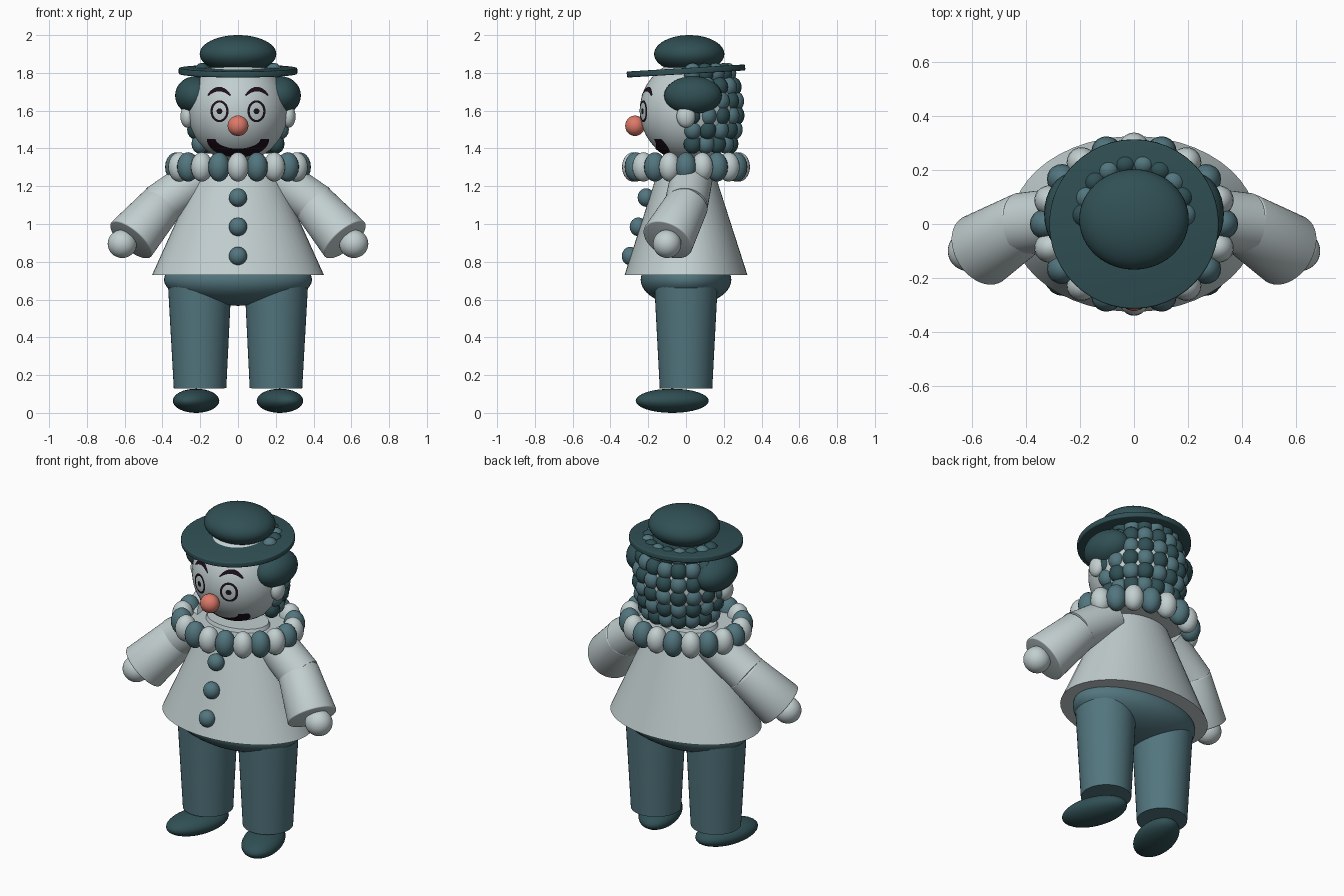
import bpy, bmesh, math
from mathutils import Vector, Matrix

cube = bpy.data.objects.get("Cube")
if cube:
    bpy.data.objects.remove(cube, do_unlink=True)


def material(name, rgb):
    m = bpy.data.materials.new(name)
    m.use_nodes = True
    m.diffuse_color = (*rgb, 1)
    bsdf = m.node_tree.nodes["Principled BSDF"]
    bsdf.inputs["Base Color"].default_value = (*rgb, 1)
    bsdf.inputs["Roughness"].default_value = 0.7
    return m


PALE = material("pale grey", (0.54, 0.62, 0.63))
TEAL = material("mid teal", (0.085, 0.18, 0.21))
DARK = material("dark teal", (0.03, 0.08, 0.09))
CORAL = material("coral", (0.72, 0.19, 0.14))
INK = material("dark plum", (0.012, 0.005, 0.011))


def finish(name, bm, mat):
    mesh = bpy.data.meshes.new(name)
    bm.to_mesh(mesh)
    bm.free()
    mesh.materials.append(mat)
    ob = bpy.data.objects.new(name, mesh)
    bpy.context.collection.objects.link(ob)
    bpy.ops.object.select_all(action="DESELECT")
    bpy.context.view_layer.objects.active = ob
    ob.select_set(True)
    bpy.ops.object.shade_smooth_by_angle(angle=math.radians(40))
    return ob


def ball(name, pos, radii, mat, turn=0, seg=32):
    bm = bmesh.new()
    m = (Matrix.Translation(pos) @ Matrix.Rotation(turn, 4, "Z")
         @ Matrix.Diagonal((*radii, 1)))
    bmesh.ops.create_uvsphere(bm, u_segments=seg, v_segments=seg // 2, radius=1, matrix=m)
    return finish(name, bm, mat)


def cone(name, start, end, r1, r2, mat, squash=1, bevel=0):
    """Tapered cylinder from start to end, optionally flattened in y."""
    start, end = Vector(start), Vector(end)
    axis = end - start
    bm = bmesh.new()
    m = (Matrix.Translation((start + end) / 2) @ Matrix.Diagonal((1, squash, 1, 1))
         @ axis.to_track_quat("Z", "Y").to_matrix().to_4x4())
    bmesh.ops.create_cone(bm, cap_ends=True, segments=48, radius1=r1, radius2=r2,
                          depth=axis.length, matrix=m)
    if bevel:
        rims = [e for e in bm.edges if any(len(f.verts) > 4 for f in e.link_faces)]
        bmesh.ops.bevel(bm, geom=rims, offset=bevel, segments=3, profile=0.5, affect="EDGES")
    return finish(name, bm, mat)


# Head
HEAD = Vector((0, 0.02, 1.6))
HEAD_R = Vector((0.265, 0.265, 0.27))
ball("head", HEAD, HEAD_R, PALE, seg=48)
ball("nose", (0, -0.27, 1.52), (0.055, 0.052, 0.054), CORAL)


def on_face(x, z):
    k = 1 - (x / HEAD_R.x) ** 2 - ((z - HEAD.z) / HEAD_R.z) ** 2
    return (x, HEAD.y - HEAD_R.y * math.sqrt(max(k, 0)) - 0.005, z)


def face_paint(name, path, half_width, steps=32, across=4):
    """Painted ribbon following path(t) -> (x, z) over the head surface."""
    bm = bmesh.new()
    rows = []
    for i in range(steps + 1):
        t = i / steps
        p = Vector(path(t))
        d = Vector(path(t + 0.001)) - Vector(path(t - 0.001))
        n = Vector((-d.y, d.x)).normalized()
        row = []
        for j in range(across + 1):
            q = p + n * half_width(t) * (2 * j / across - 1)
            row.append(bm.verts.new(on_face(q.x, q.y)))
        rows.append(row)
    for a, b in zip(rows, rows[1:]):
        for j in range(across):
            bm.faces.new((a[j], b[j], b[j + 1], a[j + 1]))
    bmesh.ops.remove_doubles(bm, verts=bm.verts, dist=0.0002)
    bmesh.ops.recalc_face_normals(bm, faces=bm.faces)
    if sum(f.normal.y for f in bm.faces) > 0:
        bmesh.ops.reverse_faces(bm, faces=bm.faces)
    return finish(name, bm, INK)


def ring(cx, cz, rx, rz):
    return lambda t: (cx + rx * math.cos(math.tau * t), cz + rz * math.sin(math.tau * t))


def arch(cx, cz, half, rise):
    return lambda t: (cx + half * (2 * t - 1), cz + rise * (1 - (2 * t - 1) ** 2))


def smile(t):
    a = math.pi * t
    return (-0.142 * math.cos(a), 1.45 - 0.074 * math.sin(a))


face_paint("mouth", smile, lambda t: 0.023)

# Parts that come in pairs
for side, s in (("left", 1), ("right", -1)):
    face_paint(f"{side}_eye_outline", ring(s * 0.098, 1.597, 0.042, 0.052), lambda t: 0.006)
    face_paint(f"{side}_pupil", ring(s * 0.098, 1.597, 0.008, 0.008), lambda t: 0.0075)
    face_paint(f"{side}_brow", arch(s * 0.1, 1.68, 0.06, 0.034),
               lambda t: 0.004 + 0.008 * math.sin(math.pi * t))
    ball(f"{side}_ear", (s * 0.268, 0, 1.57), (0.037, 0.05, 0.06), PALE)
    ball(f"{side}_hair_puff", (s * 0.225, 0.037, 1.68), (0.108, 0.153, 0.102), DARK)

    # Sleeves bend forward at the elbow
    elbow = (s * 0.42, 0.0, 1.095)
    cone(f"{side}_upper_sleeve", (s * 0.2, 0.03, 1.25), elbow, 0.112, 0.115, PALE)
    cone(f"{side}_cuff", (s * 0.395, 0.01, 1.115), (s * 0.568, -0.098, 0.915),
         0.114, 0.14, PALE, bevel=0.008)
    ball(f"{side}_hand", (s * 0.613, -0.1, 0.895), (0.077, 0.075, 0.075), PALE)

    cone(f"{side}_leg", (s * 0.201, 0, 0.13), (s * 0.203, 0, 0.72), 0.139, 0.17, TEAL)
    ball(f"{side}_shoe", (s * 0.222, -0.073, 0.064), (0.112, 0.2, 0.064), DARK,
         turn=s * math.radians(18))

# Hat
ball("hat_crown", (0, 0.017, 1.9), (0.203, 0.186, 0.1), DARK, seg=48)
tilt = Vector((0, -math.sin(0.06), math.cos(0.06)))
mid = Vector((0, 0, 1.81))
cone("hat_brim", mid - tilt * 0.016, mid + tilt * 0.016, 0.314, 0.314, DARK, bevel=0.006)

# Curls on the back of the head, in checkered rows
ROWS, COLUMNS = 6, 10
for row in range(ROWS):
    z = 1.425 + 0.075 * row
    r = 0.235 * math.sqrt(1 - ((z - HEAD.z) / 0.34) ** 2)
    for col in range(COLUMNS):
        a = math.pi * col / (COLUMNS - 1)
        ball(f"curl_{row}_{col}", (r * math.cos(a), 0.035 + r * math.sin(a), z),
             (0.045, 0.048, 0.053), (DARK, TEAL)[(row + col) % 2], turn=a, seg=16)

# Ruff of alternating beads
BEADS = 20
for i in range(BEADS):
    a = math.tau * i / BEADS
    ball(f"ruff_bead_{i}", (0.326 * math.cos(a), 0.279 * math.sin(a), 1.302),
         (0.06, 0.057, 0.078), (TEAL, PALE)[i % 2], turn=a, seg=20)
cone("ruff_base", (0, 0, 1.27), (0, 0, 1.31), 0.31, 0.31, PALE, squash=0.86)

# Shirt, buttons and trousers
cone("shirt", (0, 0, 0.73), (0, 0, 1.33), 0.455, 0.185, PALE, squash=0.715)
for i in range(3):
    ball(f"button_{i}", (0, -0.211 - 0.042 * i, 1.14 - 0.155 * i), (0.048, 0.045, 0.049), TEAL)
ball("hips", (0, 0, 0.705), (0.392, 0.24, 0.138), TEAL, seg=48)
